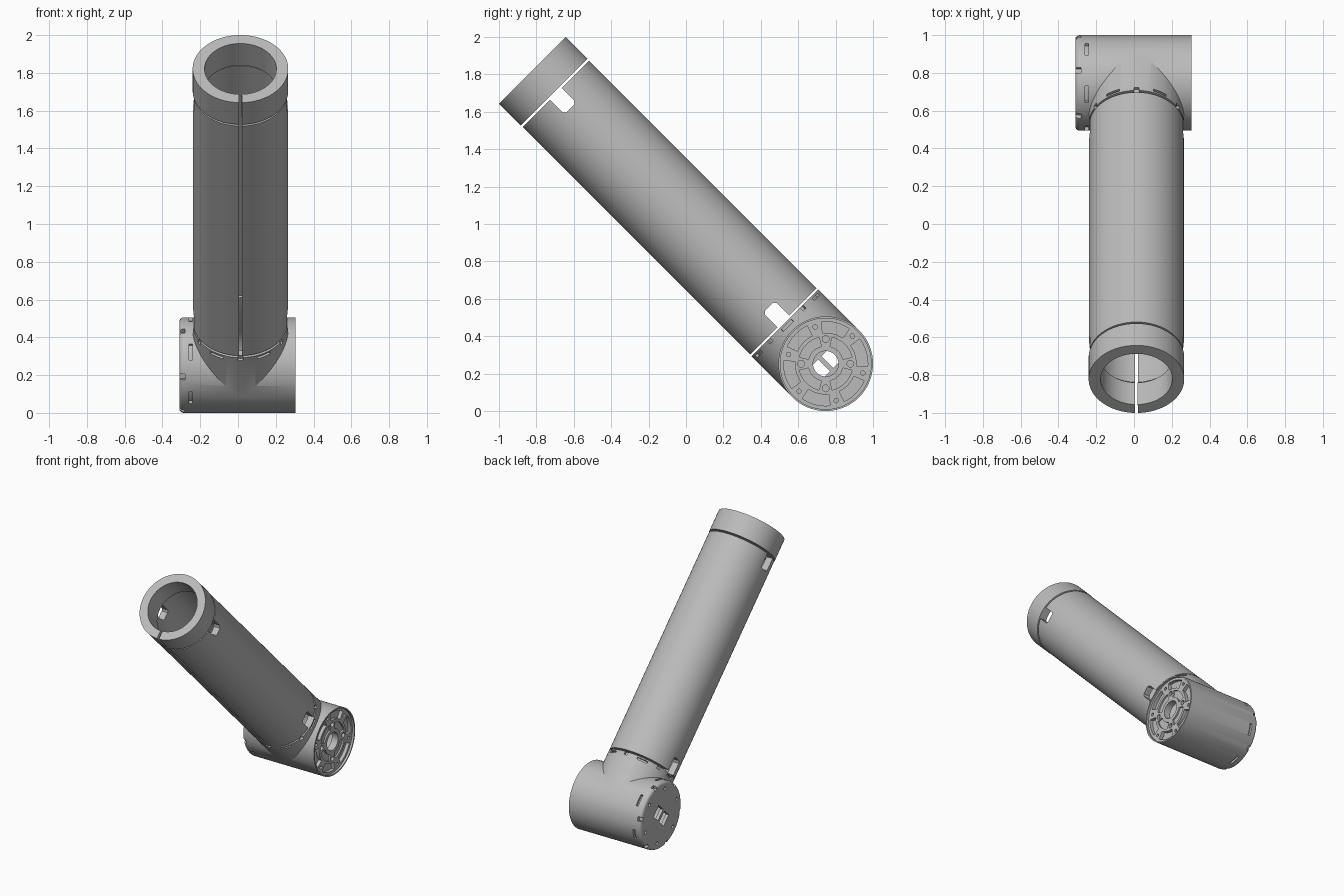
import bpy, bmesh
from math import radians, cos, sin, pi
from mathutils import Matrix

if "Cube" in bpy.data.objects:
    bpy.data.objects.remove(bpy.data.objects["Cube"])

grey = bpy.data.materials.new("light_grey")
grey.use_nodes = True
grey.diffuse_color = (0.5, 0.5, 0.5, 1)
grey.node_tree.nodes["Principled BSDF"].inputs["Base Color"].default_value = (0.5, 0.5, 0.5, 1)

R = 0.253                                   # shared outer radius
SWAP = Matrix(((0, 0, 1, 0), (1, 0, 0, 0), (0, 1, 0, 0), (0, 0, 0, 1)))
HUB = Matrix.Translation((0, 0.747, R)) @ SWAP          # local z runs along world x
TUBE = Matrix.Translation((0.013, 0.747, R)) @ Matrix.Rotation(radians(45), 4, 'X')


def prism(bm, pts, z0, z1, m):
    """Extrude a flat outline between two heights in frame m."""
    low = [bm.verts.new(m @ Matrix.Translation((x, y, z0)).translation) for x, y in pts]
    top = [bm.verts.new(m @ Matrix.Translation((x, y, z1)).translation) for x, y in pts]
    bm.faces.new(low[::-1])
    bm.faces.new(top)
    for i in range(len(pts)):
        j = (i + 1) % len(pts)
        bm.faces.new((low[i], low[j], top[j], top[i]))


def circle(r, n=96, cx=0, cy=0):
    return [(cx + r * cos(2 * pi * i / n), cy + r * sin(2 * pi * i / n)) for i in range(n)]


def sector(r0, r1, a0, a1, n=10):
    angles = [radians(a0 + (a1 - a0) * i / n) for i in range(n + 1)]
    return ([(r1 * cos(a), r1 * sin(a)) for a in angles]
            + [(r0 * cos(a), r0 * sin(a)) for a in reversed(angles)])


def rect(x0, x1, y0, y1):
    return [(x0, y0), (x1, y0), (x1, y1), (x0, y1)]


def make(name, pieces):
    bm = bmesh.new()
    for p in pieces:
        prism(bm, *p)
    bmesh.ops.recalc_face_normals(bm, faces=bm.faces)
    me = bpy.data.meshes.new(name)
    bm.to_mesh(me)
    bm.free()
    me.materials.append(grey)
    ob = bpy.data.objects.new(name, me)
    bpy.context.scene.collection.objects.link(ob)
    return ob


def combine(ob, pieces, op='DIFFERENCE'):
    """Boolean the pieces into ob, then drop the helper."""
    tool = make("cutter", pieces)
    tool.hide_render = True
    mod = ob.modifiers.new("cut", 'BOOLEAN')
    mod.operation, mod.object, mod.solver = op, tool, 'EXACT'
    bpy.context.view_layer.update()
    deps = bpy.context.evaluated_depsgraph_get()
    new = bpy.data.meshes.new_from_object(ob.evaluated_get(deps))
    ob.modifiers.clear()
    ob.data = new
    bpy.data.objects.remove(tool)


def smooth(ob):
    bpy.ops.object.select_all(action='DESELECT')
    ob.select_set(True)
    bpy.context.view_layer.objects.active = ob
    bpy.ops.object.shade_smooth_by_angle(angle=radians(25))


# Split collar and split tube: C-shaped sections open along the underside
slit = (-88, 268, 96)
collar = make("collar", [(sector(0.19, R, *slit), 2.054, 2.218, TUBE)])
tube = make("tube", [(sector(0.2, R - 0.002, *slit), 0.321, 2.041, TUBE)])

# Side windows opening into each end of the tube
W, C = 0.044, 0.015
lower = [(-W, 0.25), (W, 0.25), (W, 0.43 - C), (W - C, 0.43), (C - W, 0.43), (-W, 0.43 - C)]
upper = [(-W, 2.1), (-W, 1.93 + C), (C - W, 1.93), (W - C, 1.93), (W, 1.93 + C), (W, 2.1)]
combine(tube, [(lower, -0.4, 0.4, TUBE @ SWAP), (upper, -0.4, 0.4, TUBE @ SWAP)])

# Hub housing with a rounded edge on the closed end
hub = make("hub", [(circle(R), -0.31, 0.305, HUB)])
bm = bmesh.new()
bm.from_mesh(hub.data)
rim = [e for e in bm.edges if all(v.co.x < -0.3 for v in e.verts)]
bmesh.ops.bevel(bm, geom=rim, offset=0.022, segments=4, profile=0.5, affect='EDGES')
bm.to_mesh(hub.data)
bm.free()

# Neck that meets the tube, then the hollow interior
combine(hub, [(circle(R - 0.001), 0, 0.308, TUBE)], 'UNION')
combine(hub, [(circle(0.215), -0.285, 0.235, HUB)])
combine(hub, [(circle(0.2), 0, 0.4, TUBE)])

# Recessed flange with pockets, bolt holes and a centre bore
combine(hub, [(circle(0.243), 0.288, 0.4, HUB)])
cuts = [(circle(0.068, 48), 0.2, 0.4, HUB)]
for k in range(6):
    a = 46 + 60 * k
    cuts.append((sector(0.165, 0.225, a + 10, a + 50), 0.262, 0.4, HUB))
    cuts.append((circle(0.012, 12, 0.205 * cos(radians(a)), 0.205 * sin(radians(a))), 0.255, 0.4, HUB))
for k in range(4):
    a = k * pi / 2
    cuts.append((circle(0.018, 16, 0.132 * cos(a), 0.132 * sin(a)), 0.25, 0.4, HUB))
    cuts.append((sector(0.095, 0.145, 90 * k + 14, 90 * k + 76), 0.276, 0.4, HUB))
combine(hub, cuts)

# Closed end: diagonal openings, small holes, edge notches and side slots
diag = HUB @ Matrix.Rotation(radians(45), 4, 'Z')
cuts = [(rect(0.012, 0.085, -0.045, 0.045), -0.4, -0.25, diag),
        (rect(-0.085, -0.012, -0.045, 0.045), -0.4, -0.25, diag)]
for k in range(6):
    a = 44 + 60 * k
    cuts.append((sector(0.235, 0.3, a - 10, a + 10), -0.26, -0.242, HUB))
    cuts.append((sector(0.23, 0.3, a + 27, a + 34), -0.31, -0.28, HUB))
    cuts.append((circle(0.013, 12, 0.2 * cos(radians(a)), 0.2 * sin(radians(a))), -0.4, -0.295, HUB))
combine(hub, cuts)

# Slots and notches around the neck
cuts = []
for k in range(6):
    a = 60 * k
    if a != 180 and a != 0:
        cuts.append((sector(0.235, 0.3, a - 9, a + 9), 0.282, 0.297, TUBE))
    cuts.append((sector(0.235, 0.3, a + 27, a + 33), 0.285, 0.33, TUBE))
for a in (0, 180):
    cuts.append((sector(0.235, 0.3, a - 9, a + 9), 0.282, 0.297, TUBE))
combine(hub, cuts)

for ob in (collar, tube, hub):
    smooth(ob)
